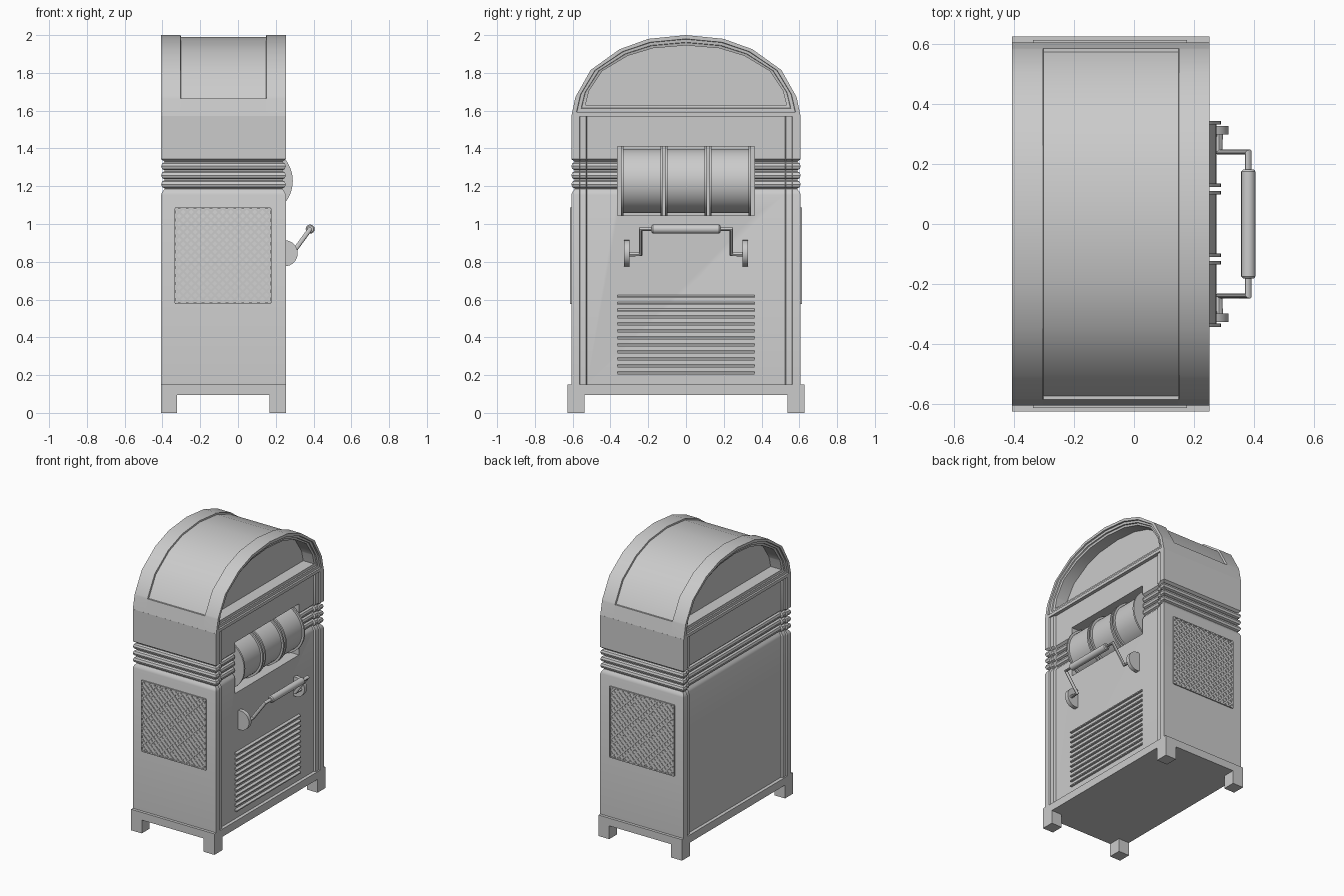
import bpy, bmesh, math
from mathutils import Vector, Matrix

if "Cube" in bpy.data.objects:
    bpy.data.objects.remove(bpy.data.objects["Cube"])

CX, HX, HY = -0.077, 0.33, 0.607      # cabinet centre and half sizes


def finish(name, bm, smooth=False):
    bmesh.ops.recalc_face_normals(bm, faces=bm.faces)
    me = bpy.data.meshes.new(name)
    bm.to_mesh(me)
    bm.free()
    ob = bpy.data.objects.new(name, me)
    bpy.context.collection.objects.link(ob)
    if smooth:
        activate(ob)
        bpy.ops.object.shade_smooth_by_angle(angle=math.radians(30))
    return ob


def activate(ob):
    bpy.ops.object.select_all(action='DESELECT')
    ob.select_set(True)
    bpy.context.view_layer.objects.active = ob


def box(bm, lo, hi):
    lo, hi = Vector(lo), Vector(hi)
    m = Matrix.Translation((lo + hi) / 2) @ Matrix.Diagonal((*(hi - lo), 1))
    bmesh.ops.create_cube(bm, size=1, matrix=m)


def loft(bm, loops):
    rings = [[bm.verts.new(p) for p in loop] for loop in loops]
    n = len(rings[0])
    for a, b in zip(rings, rings[1:]):
        for i in range(n):
            j = (i + 1) % n
            bm.faces.new((a[i], a[j], b[j], b[i]))
    bm.faces.new(rings[0])
    bm.faces.new(rings[-1])


def disc(bm, x, y, z, r, width, seg=48):
    m = Matrix.Translation((x, y, z)) @ Matrix.Rotation(math.pi / 2, 4, 'X')
    bmesh.ops.create_cone(bm, cap_ends=True, segments=seg, radius1=r, radius2=r,
                          depth=width, matrix=m)


# Plinth with four corner feet
bm = bmesh.new()
box(bm, (-0.407, -0.627, 0.095), (0.253, 0.627, 0.15))
for x in (-0.407, 0.168):
    for y in (-0.627, 0.537):
        box(bm, (x, y, 0), (x + 0.085, y + 0.09, 0.1))
finish("plinth_and_feet", bm)


# Cabinet: stepped corner posts around sunken panels, ribbed waist
def section(inset, z):
    hx, hy = HX - inset, HY - inset
    q = [(hx, hy), (hx, 0.565), (hx - 0.01, 0.56), (hx - 0.01, 0.53), (hx - 0.024, 0.525)]
    pts = q + [(x, -y) for x, y in reversed(q)]
    pts += [(-x, -y) for x, y in pts]
    return [(CX + x, y, z) for x, y in pts]


profile = [(0, 0.15), (0, 1.155), (0.006, 1.17), (0.018, 1.185)]
for c in (1.21, 1.258, 1.306):
    for k in range(5):
        a = math.pi * k / 4
        profile.append((0.018 - 0.018 * math.sin(a), c - 0.021 * math.cos(a)))
profile += [(0.018, 1.33), (0, 1.343), (0, 1.572)]
bm = bmesh.new()
loft(bm, [section(i, z) for i, z in profile])
cabinet = finish("cabinet", bm)

# Opening for the reels
bm = bmesh.new()
box(bm, (0.06, -0.362, 1.045), (0.4, 0.362, 1.41))
cutter = finish("reel_opening_cutter", bm)
cutter.hide_render = True
mod = cabinet.modifiers.new("opening", 'BOOLEAN')
mod.object, mod.operation, mod.solver = cutter, 'DIFFERENCE', 'EXACT'
activate(cabinet)
bpy.ops.object.modifier_apply(modifier="opening")
bpy.data.objects.remove(cutter)
bpy.ops.object.shade_smooth_by_angle(angle=math.radians(30))

# Arched dome: raised end rims, sunken top panel, deep window at each end
half = [(0.607, 1.57), (0.587, 1.665), (0.584, 1.675), (0.505, 1.815), (0.352, 1.925), (0.2, 1.98)]
arch = half + [(0, 2.0)] + [(-y, z) for y, z in reversed(half)]


def arch_loop(x, off):
    bottom = 1.57 + off * 1.1
    k = (2.0 - off - bottom) / 0.43
    return [(CX + x, y * (1 - off * 1.36 / 0.607), bottom + (z - 1.57) * k) for y, z in arch]


def panel_loop(x):
    return [(CX + x, y * 0.985, z - 0.01) if z > 1.67 else (CX + x, y, z) for y, z in arch]


end = [(0.22, 0.055), (0.306, 0.055), (0.31, 0.04), (0.318, 0.038), (0.32, 0.022),
       (0.33, 0.02), (0.33, 0), (0.227, 0)]
bm = bmesh.new()
loft(bm, [arch_loop(x, o) for x, o in end] + [panel_loop(0.225), panel_loop(-0.225)]
     + [arch_loop(-x, o) for x, o in reversed(end)])
finish("arched_dome", bm, True)

# Three reels with side flanges
bm = bmesh.new()
for y in (-0.234, 0, 0.234):
    disc(bm, 0.105, y, 1.228, 0.17, 0.2)
    for s in (-1, 1):
        disc(bm, 0.105, y + s * 0.104, 1.228, 0.185, 0.012)
finish("reels", bm, True)

# Louvre slats on the front panel
bm = bmesh.new()
for i in range(12):
    z = 0.21 + i * 0.0368
    tri = [(0.222, z - 0.006), (0.244, z - 0.006), (0.244, z + 0.002), (0.222, z + 0.014)]
    loft(bm, [[(x, y, zz) for x, zz in tri] for y in (-0.362, 0.362)])
finish("louvre_slats", bm)


# Diamond lattice grilles with thin frames on both sides
def strip(bm, p, q, w, y0, y1):
    p, q = Vector(p), Vector(q)
    d = (q - p).normalized() * w / 2
    n = Vector((-d.y, d.x))
    loft(bm, [[(v.x, y, v.y) for v in (p + n, q + n, q - n, p - n)] for y in (y0, y1)])


X0, X1, Z0, Z1 = -0.333, 0.173, 0.581, 1.083
W, H, STEP = X1 - X0, Z1 - Z0, 0.042
for side, name in ((-1, "front_grille"), (1, "back_grille")):
    bm = bmesh.new()
    y0, y1 = side * (HY - 0.004), side * (HY + 0.007)
    for i in range(1, int((W + H) / STEP)):
        c = i * STEP
        a, b = max(0, c - H), min(W, c)
        strip(bm, (X0 + a, Z0 + c - a), (X0 + b, Z0 + c - b), 0.011, y0, y1)
        strip(bm, (X1 - a, Z0 + c - a), (X1 - b, Z0 + c - b), 0.011, y0, y1 - side * 0.001)
    corners = [(X0, Z0), (X1, Z0), (X1, Z1), (X0, Z1)]
    for i in range(4):
        strip(bm, corners[i], corners[(i + 1) % 4], 0.008, y0, y1 + side * 0.001)
    finish(name, bm)

# Crank: pivot discs, bent bar and grip
bm = bmesh.new()
for y in (-0.313, 0.313):
    disc(bm, 0.247, y, 0.845, 0.069, 0.028, 32)
finish("crank_pivots", bm, True)

cu = bpy.data.curves.new("crank_bar", 'CURVE')
cu.dimensions, cu.bevel_depth, cu.bevel_resolution = '3D', 0.012, 2
path = [(0.285, 0.31, 0.84), (0.285, 0.24, 0.84), (0.382, 0.24, 0.973)]
path += [(x, -y, z) for x, y, z in reversed(path)]
sp = cu.splines.new('POLY')
sp.points.add(len(path) - 1)
for pt, co in zip(sp.points, path):
    pt.co = (*co, 1)
bar = bpy.data.objects.new("crank_bar", cu)
bpy.context.collection.objects.link(bar)
activate(bar)
bpy.ops.object.convert(target='MESH')
bpy.ops.object.shade_smooth_by_angle(angle=math.radians(40))

bm = bmesh.new()
loft(bm, [[(0.382 + r * math.cos(a * math.pi / 8), y, 0.973 + r * math.sin(a * math.pi / 8))
           for a in range(16)]
          for y, r in ((-0.182, 0.018), (-0.175, 0.024), (0.175, 0.024), (0.182, 0.018))])
finish("crank_grip", bm, True)
